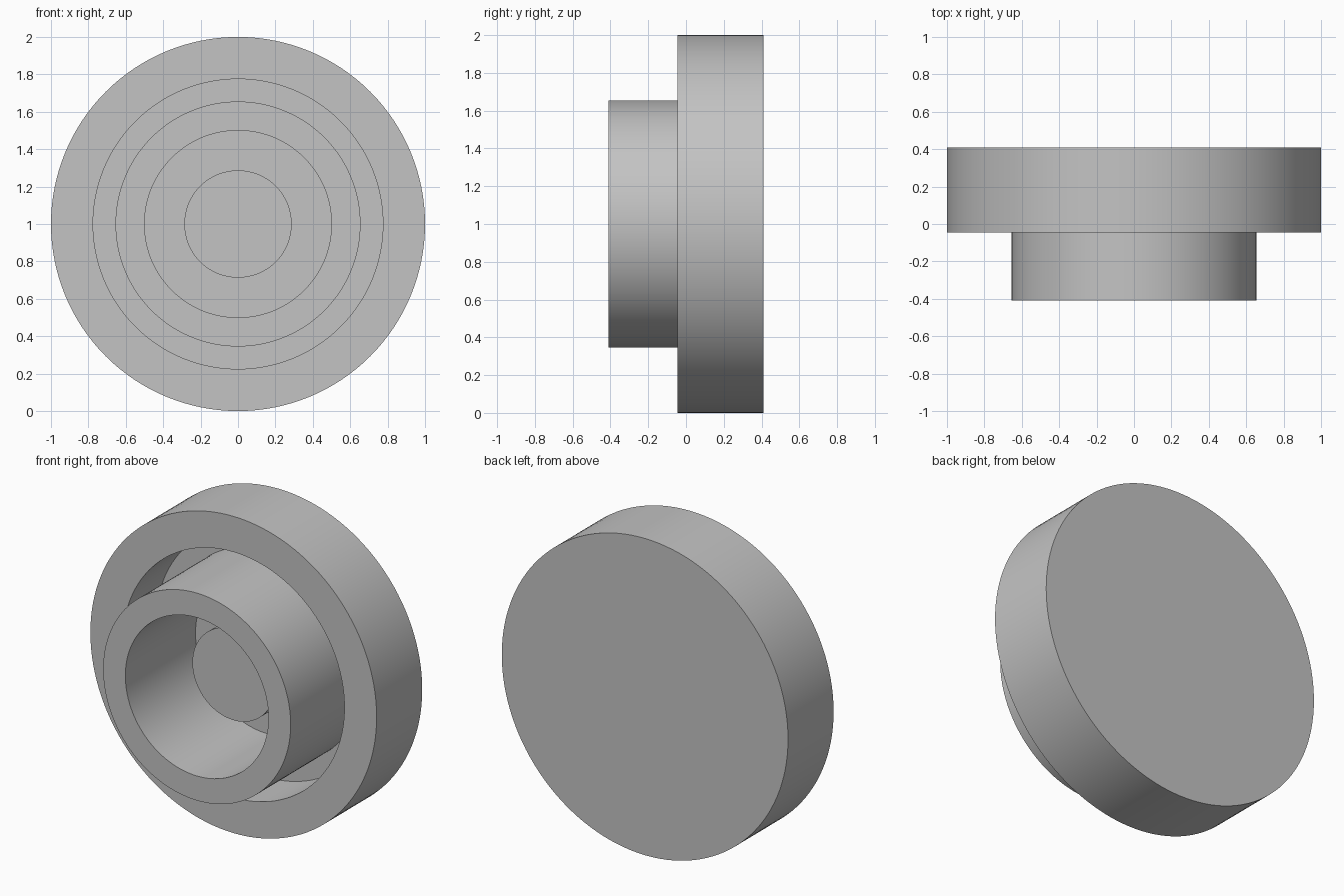
import bpy, bmesh, math
from mathutils import Vector

cube = bpy.data.objects.get("Cube")
if cube:
    bpy.data.objects.remove(cube, do_unlink=True)

# Plain grey material
grey = bpy.data.materials.new("plain grey")
grey.use_nodes = True
colour = (0.55, 0.55, 0.55, 1)
grey.diffuse_color = colour
grey.node_tree.nodes["Principled BSDF"].inputs["Base Color"].default_value = colour

FRONT, RIM, FLOOR, BACK = -0.41, -0.045, 0.29, 0.41
STUD_R, BORE_R, TUBE_R, GROOVE_R, OUTER_R = 0.287, 0.5, 0.655, 0.775, 1.0

# Half section (radius, y): stud, bore, tube, groove, rim, back plate
section = [
    (0, RIM), (STUD_R, RIM), (STUD_R, FLOOR),
    (BORE_R, FLOOR), (BORE_R, FRONT), (TUBE_R, FRONT), (TUBE_R, FLOOR),
    (GROOVE_R, FLOOR), (GROOVE_R, RIM), (OUTER_R, RIM),
    (OUTER_R, BACK), (0, BACK),
]

# Revolve the section around the y axis
bm = bmesh.new()
verts = [bm.verts.new((r, y, 0)) for r, y in section]
edges = [bm.edges.new(pair) for pair in zip(verts, verts[1:])]
bmesh.ops.spin(bm, geom=verts + edges, cent=(0, 0, 0), axis=(0, 1, 0),
               angle=math.tau, steps=128, use_duplicate=False)
bmesh.ops.remove_doubles(bm, verts=bm.verts[:], dist=1e-4)
bmesh.ops.recalc_face_normals(bm, faces=bm.faces[:])
bmesh.ops.translate(bm, verts=bm.verts[:], vec=Vector((0, 0, OUTER_R)))

mesh = bpy.data.meshes.new("flanged_cap")
bm.to_mesh(mesh)
bm.free()
mesh.materials.append(grey)
cap = bpy.data.objects.new("flanged_cap", mesh)
bpy.context.collection.objects.link(cap)

# Smooth walls, sharp rims
bpy.ops.object.select_all(action='DESELECT')
cap.select_set(True)
bpy.context.view_layer.objects.active = cap
bpy.ops.object.shade_smooth_by_angle(angle=math.radians(30))
